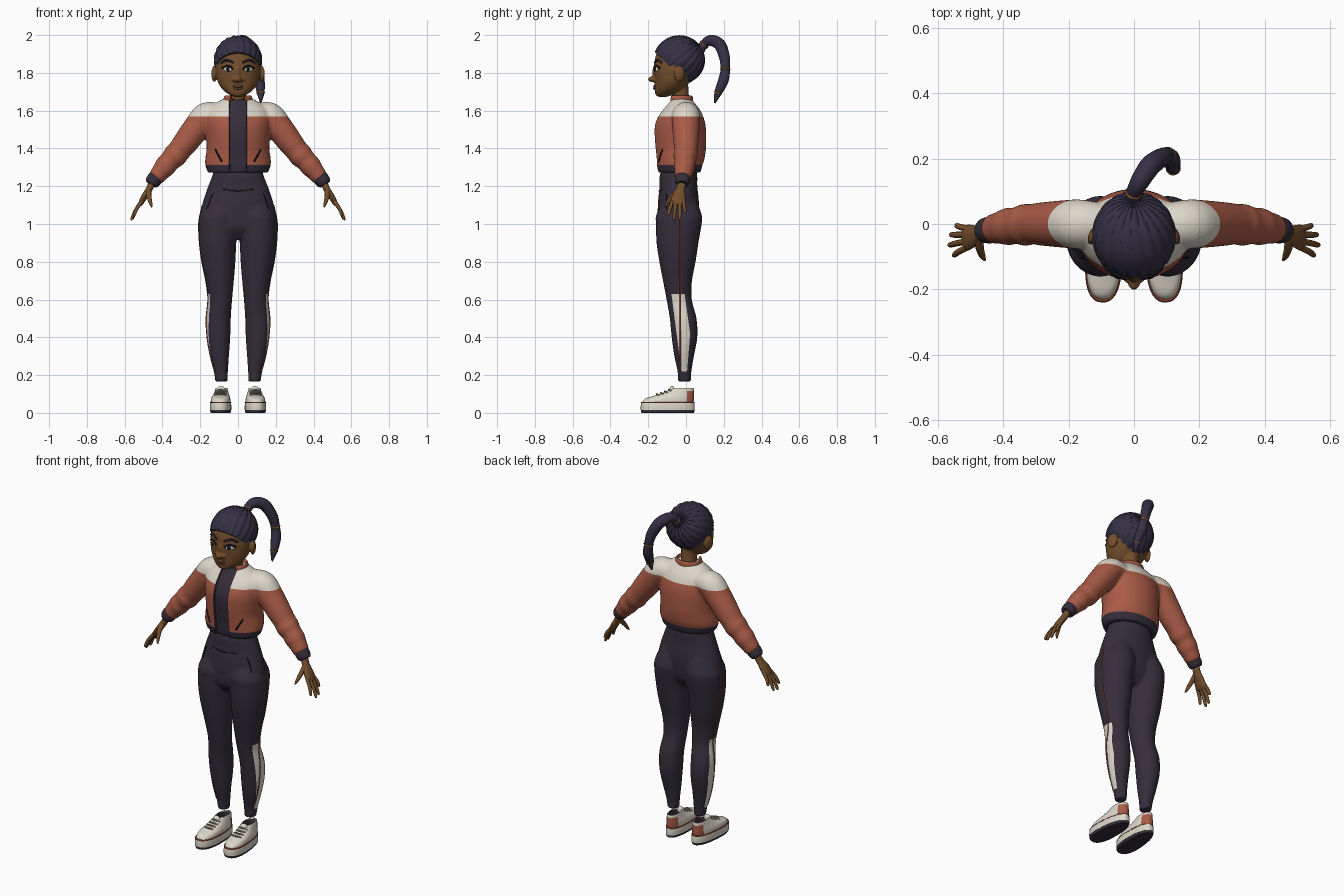
import bpy, bmesh
from math import sin, cos, pi, atan2, hypot
from mathutils import Vector, Matrix
from mathutils.bvhtree import BVHTree

if "Cube" in bpy.data.objects:
    bpy.data.objects.remove(bpy.data.objects["Cube"])
made = []


def material(name, *rgb):
    m = bpy.data.materials.new(name)
    m.use_nodes = True
    m.diffuse_color = (*rgb, 1)
    m.node_tree.nodes["Principled BSDF"].inputs["Base Color"].default_value = (*rgb, 1)
    return m


hair = material("hair violet", .036, .029, .058)
navy = material("dark plum cloth", .036, .027, .044)
coral = material("coral cloth", .40, .105, .062)
cream = material("cream", .72, .68, .59)
skin = material("brown skin", .175, .078, .026)
black = material("near black", .012, .01, .014)
red = material("red piping", .27, .06, .03)
gold = material("gold tie", .34, .15, .04)
lip = material("lip brown", .14, .05, .028)
grey = material("lace grey", .27, .25, .2)


def add(name, bm, *mats):
    mesh = bpy.data.meshes.new(name)
    bm.to_mesh(mesh)
    bm.free()
    for m in mats:
        mesh.materials.append(m)
    ob = bpy.data.objects.new(name, mesh)
    bpy.context.collection.objects.link(ob)
    made.append(ob)
    return ob


def drop(ob):
    made.remove(ob)
    bpy.data.objects.remove(ob)


def spline(rows, sub):
    """Smooth curve through rows of numbers."""
    rows = [Vector(r) for r in rows]
    out = []
    for i in range(len(rows) - 1):
        a, b, c, d = (rows[min(max(k, 0), len(rows) - 1)] for k in range(i - 1, i + 3))
        for s in range(sub):
            t = s / sub
            out.append(b + (c - a) * (t / 2) + (a * 2 - b * 5 + c * 4 - d) * (t * t / 2)
                       + (b * 3 - a - c * 3 + d) * (t ** 3 / 2))
    return out + [rows[-1]]


def skin_rings(name, rings, mat):
    bm = bmesh.new()
    loops = [[bm.verts.new(p) for p in ring] for ring in rings]
    n = len(loops[0])
    for a, b in zip(loops, loops[1:]):
        for i in range(n):
            bm.faces.new((a[i], a[(i + 1) % n], b[(i + 1) % n], b[i]))
    bm.faces.new(loops[0])
    bm.faces.new(loops[-1])
    bmesh.ops.recalc_face_normals(bm, faces=bm.faces)
    return add(name, bm, mat)


def loft(name, rows, mat, cx=0, sub=5, seg=40, power=2.0):
    """Level rings from rows of (z, centre y, half width, half depth[, centre x])."""
    rows = [r if len(r) > 4 else (*r, cx) for r in rows]
    rings = []
    for z, cy, rx, ry, x in spline(rows, sub):
        ring = []
        for i in range(seg):
            c, s = cos(2 * pi * i / seg), sin(2 * pi * i / seg)
            ring.append((x + rx * abs(c) ** (2 / power) * (1 if c > 0 else -1),
                         cy + ry * abs(s) ** (2 / power) * (1 if s > 0 else -1), z))
        rings.append(ring)
    return skin_rings(name, rings, mat)


def tube(name, rows, mat, ref=(0, 1, 0), sub=4, seg=14):
    """Swept tube from rows of (x, y, z, radius along ref[, other radius])."""
    path = spline([r if len(r) > 4 else (*r, r[3]) for r in rows], sub)
    rings = []
    for i, p in enumerate(path):
        t = (path[min(i + 1, len(path) - 1)] - path[max(i - 1, 0)])
        t = Vector(t[:3]).normalized()
        u = Vector(ref)
        u = (u - t * u.dot(t)).normalized()
        v = t.cross(u)
        rings.append([Vector(p[:3]) + u * (p[3] * cos(2 * pi * k / seg))
                      + v * (p[4] * sin(2 * pi * k / seg)) for k in range(seg)])
    return skin_rings(name, rings, mat)


def ball(name, centre, size, mat, turn=0):
    bm = bmesh.new()
    bmesh.ops.create_uvsphere(bm, u_segments=24, v_segments=14, radius=1)
    bm.transform(Matrix.Translation(centre) @ Matrix.Rotation(turn, 4, 'Z') @ Matrix.Diagonal((*size, 1)))
    return add(name, bm, mat)


def mirror(ob):
    base, mesh = ob.name, ob.data.copy()
    mesh.transform(Matrix.Diagonal((-1, 1, 1, 1)))
    mesh.flip_normals()
    twin = bpy.data.objects.new(base + "_right", mesh)
    ob.name = base + "_left"
    bpy.context.collection.objects.link(twin)
    made.append(twin)
    return twin


def fuse(name, parts, voxel, *mats):
    """Blend overlapping parts into one smooth surface."""
    bm = bmesh.new()
    for p in parts:
        bm.from_mesh(p.data)
        drop(p)
    ob = add(name, bm)
    mod = ob.modifiers.new("blend", 'REMESH')
    mod.mode, mod.voxel_size = 'VOXEL', voxel
    mod = ob.modifiers.new("soften", 'SMOOTH')
    mod.factor, mod.iterations = .5, 5
    dg = bpy.context.evaluated_depsgraph_get()
    mesh = bpy.data.meshes.new_from_object(ob.evaluated_get(dg))
    ob.modifiers.clear()
    ob.data = mesh
    mesh.materials.clear()
    for m in mats:
        mesh.materials.append(m)
    return ob


def paint(ob, cuts, rule):
    bm = bmesh.new()
    bm.from_mesh(ob.data)
    for co, no in cuts:
        bmesh.ops.bisect_plane(bm, geom=bm.verts[:] + bm.edges[:] + bm.faces[:], plane_co=co, plane_no=no)
    for f in bm.faces:
        f.material_index = rule(f.calc_center_median())
    bm.to_mesh(ob.data)
    bm.free()


def tree(ob):
    return BVHTree.FromPolygons([v.co for v in ob.data.vertices], [p.vertices[:] for p in ob.data.polygons])


def front_hit(t, x, z):
    return t.ray_cast(Vector((x, -1, z)), Vector((0, 1, 0)))[0]


def front_line(name, t, points, r, mat):
    return tube(name, [(*front_hit(t, x, z), r) for x, z in points], mat, ref=(0, .6, .8), seg=8)


# Trousers: hips and two legs blended, with pale outer shin panels
hips = loft("hips", [(1.3, -.035, .125, .09), (1.25, -.04, .138, .1), (1.2, -.04, .158, .1), (1.12, -.04, .185, .108),
                     (1.05, -.042, .2, .108), (.98, -.045, .195, .1), (.92, -.045, .14, .06)], navy)
leg = loft("leg", [(1.14, -.03, .07, .08, .085), (1.05, -.037, .1, .12, .1), (1, -.038, .103, .121, .105),
                   (.9, -.045, .098, .111, .107), (.8, -.045, .089, .096, .103), (.7, -.045, .075, .077, .097),
                   (.6, -.036, .064, .067, .095), (.5, -.015, .066, .071, .104), (.4, -.008, .063, .068, .104),
                   (.3, -.01, .051, .052, .099), (.22, -.008, .038, .037, .091), (.165, -.008, .032, .034, .088)], navy)
pants = fuse("trousers", [hips, leg, mirror(leg)], .008, navy, cream)


def shin_panel(c):
    front = -.028 - .13 * (c.z - .25)
    back = min(.022 - .14 * (c.z - .42), .022 + .08 * (c.z - .42))
    return int(.22 < c.z < .63 and abs(c.x) > .1 and front < c.y < back)


paint(pants, [((0, 0, .63), (0, 0, 1)), ((0, 0, .22), (0, 0, 1)), ((0, -.028, .25), (0, 1, .13)),
              ((0, .022, .42), (0, 1, .14)), ((0, .022, .42), (0, 1, -.08))], shin_panel)
pants_tree = tree(pants)
seam = []
for i in range(31):
    z = 1.1 - .88 * i / 30
    p = pants_tree.ray_cast(Vector((1, -.03, z)), Vector((-1, 0, 0)))[0]
    seam.append((*p, .0035))
mirror(tube("side_piping", seam, red, sub=1, seg=8))
mirror(front_line("trouser_pocket", pants_tree, [(.135, 1.16), (.15, 1.12), (.165, 1.08)], .003, black))
front_line("waist_seam", pants_tree, [(-.08, 1.185), (0, 1.175), (.08, 1.185)], .003, black)

# Cropped jacket: body and puffed sleeves blended, open at the front
body = loft("jacket_body", [(1.272, -.037, .16, .115), (1.31, -.036, .173, .122), (1.34, -.031, .174, .128),
                            (1.4, -.03, .166, .136), (1.46, -.032, .169, .139), (1.52, -.033, .173, .137),
                            (1.57, -.03, .173, .121), (1.61, -.025, .158, .096), (1.64, -.025, .118, .072),
                            (1.662, -.027, .08, .056)], coral)
sleeve = tube("sleeve", [(.1, 0, 1.575, .065), (.165, 0, 1.57, .075), (.21, 0, 1.52, .073), (.275, 0, 1.435, .067),
                         (.31, 0, 1.39, .062), (.335, -.003, 1.36, .064), (.36, -.005, 1.335, .056),
                         (.385, -.008, 1.305, .057), (.41, -.012, 1.275, .049), (.43, -.015, 1.25, .045),
                         (.442, -.017, 1.236, .034)], coral, seg=28)
jacket = fuse("jacket", [body, sleeve, mirror(sleeve)], .008, coral, cream, navy)


def jacket_colour(c):
    if (abs(c.x) < .047 and c.y < -.06) or (c.z < 1.313 and abs(c.x) < .2):
        return 2
    return int(c.z > 1.57)


paint(jacket, [((0, 0, 1.57), (0, 0, 1)), ((0, 0, 1.313), (0, 0, 1)), ((.047, 0, 0), (1, 0, 0)),
               ((-.047, 0, 0), (1, 0, 0))], jacket_colour)
jacket_tree = tree(jacket)
mirror(front_line("jacket_pocket", jacket_tree, [(.12, 1.395), (.103, 1.363), (.085, 1.33)], .005, black))
for v in jacket.data.vertices:
    if abs(v.co.x) < .046 and v.co.y < -.06:
        v.co.y += .012
mirror(tube("cuff", [(.43, -.017, 1.252, .034), (.438, -.018, 1.242, .041), (.455, -.02, 1.22, .038),
                     (.462, -.021, 1.21, .03)], navy, seg=24))
loft("shirt_collar", [(1.6, -.027, .062, .052), (1.635, -.027, .06, .054), (1.658, -.027, .057, .052)], navy)
arc = [(.069 * sin(a), -.028 - .058 * cos(a), 1.655, .024, .008) for a in (.6 + (2 * pi - 1.2) * k / 20 for k in range(21))]
tube("jacket_collar", arc, coral, ref=(0, 0, 1), sub=2)

# Hands with four fingers and a thumb
mirror(tube("palm", [(.45, -.02, 1.228, .024, .02), (.47, -.028, 1.185, .024, .018), (.495, -.038, 1.145, .036, .017),
                     (.512, -.042, 1.115, .039, .014), (.52, -.043, 1.1, .032, .009)], skin))
for name, y, tip in (("index_finger", -.072, (.553, -.097, 1.042)), ("middle_finger", -.053, (.567, -.065, 1.02)),
                     ("ring_finger", -.033, (.562, -.033, 1.024)), ("little_finger", -.014, (.545, -.004, 1.06))):
    a, b = Vector((.51, y, 1.12)), Vector(tip)
    mid = a.lerp(b, .5) + Vector((.004, 0, .002))
    mirror(tube(name, [(*a, .01), (*mid, .0095), (*a.lerp(b, .9), .008), (*b, .003)], skin, seg=10))
mirror(tube("thumb", [(.472, -.035, 1.185, .014), (.472, -.07, 1.15, .013), (.464, -.096, 1.115, .01),
                      (.456, -.11, 1.09, .004)], skin, ref=(1, 0, 0), seg=10))

# Head: face, neck, nose and ears blended
face = loft("face", [(1.673, -.125, .02, .022), (1.685, -.115, .046, .046), (1.71, -.092, .08, .074),
                     (1.75, -.075, .106, .091), (1.8, -.058, .118, .112), (1.85, -.046, .12, .122),
                     (1.9, -.04, .112, .117), (1.95, -.04, .086, .09), (1.975, -.04, .045, .045)], skin)
neck = tube("neck", [(0, -.02, 1.6, .046), (0, -.028, 1.68, .044), (0, -.035, 1.77, .046)], skin, ref=(1, 0, 0))
bits = [face, neck, ball("nose_tip", (0, -.178, 1.766), (.019, .023, .016), skin),
        ball("nose_bridge", (0, -.163, 1.8), (.013, .016, .042), skin)]
for s in (-1, 1):
    bits += [ball("nostril", (s * .019, -.167, 1.764), (.014, .013, .012), skin),
             ball("ear", (s * .125, -.035, 1.795), (.014, .03, .043), skin, s * .35)]
head = fuse("head", bits, .005, skin)
head_tree = tree(head)
eye = front_hit(head_tree, .053, 1.82)
mirror(ball("eye", eye, (.025, .006, .014), cream, .42))
mirror(ball("iris", eye + Vector((0, -.004, 0)), (.0115, .005, .0125), black, .42))
mirror(front_line("eyelash", head_tree, [(.028, 1.817), (.04, 1.832), (.057, 1.836), (.072, 1.83), (.084, 1.826)], .006, black))
mirror(front_line("eyebrow", head_tree, [(.024, 1.853), (.045, 1.864), (.068, 1.866), (.088, 1.852)], .0065, hair))
for name, z, w in (("upper_lip", 1.729, .029), ("lower_lip", 1.718, .025)):
    ball(name, front_hit(head_tree, 0, z) + Vector((0, .002, 0)), (w, .01, .0075), lip)

# Swept-back hair: grooves run from the hairline to the tail base
bm = bmesh.new()
bmesh.ops.create_uvsphere(bm, u_segments=132, v_segments=48, radius=1)
for v in bm.verts:
    v.co *= .97 + .042 * abs(sin(10 * atan2(v.co.y, v.co.x) + 1.5 * v.co.z))
turn = Vector((0, 0, 1)).rotation_difference(Vector((0, .8, .6))).to_matrix().to_4x4()
bm.transform(Matrix.Translation((0, -.036, 1.868)) @ Matrix.Diagonal((.127, .135, .13, 1)) @ turn)
bmesh.ops.bisect_plane(bm, geom=bm.verts[:] + bm.edges[:] + bm.faces[:], plane_co=(0, -.17, 1.915),
                       plane_no=(0, .19, .2), clear_inner=True)
bmesh.ops.holes_fill(bm, edges=[e for e in bm.edges if e.is_boundary])
add("hair_cap", bm, hair)
tail = [(0, .06, 1.9, .03), (0, .095, 1.95, .024), (.018, .13, 1.972, .029), (.05, .178, 1.95, .032),
        (.085, .203, 1.885, .029), (.102, .208, 1.82, .025), (.113, .198, 1.76, .028), (.12, .17, 1.695, .02),
        (.12, .152, 1.64, .004)]
tube("ponytail", tail, hair, ref=(1, 0, 0), sub=6, seg=18)
for name, k in (("base_tie", 1), ("middle_tie", 5), ("end_tie", 7)):
    p = Vector(tail[k][:3])
    d = (Vector(tail[k + 1][:3]) - Vector(tail[k - 1][:3])).normalized() * .005
    r = tail[k][3] + .003
    tube(name, [(*(p - d), r - .003), (*p, r), (*(p + d), r - .003)], gold, ref=(1, 0, 0), seg=18)

# Trainers, shaped around the origin then tapered, turned out and set in place
upper = loft("shoe_upper", [(.05, -.097, .058, .137), (.075, -.088, .056, .13), (.09, -.064, .051, .106),
                            (.11, -.035, .043, .077), (.13, -.018, .037, .058), (.127, -.018, .031, .051),
                            (.075, -.018, .026, .045)], cream, sub=3, power=2.4)
for m in (coral, navy):
    upper.data.materials.append(m)
paint(upper, [((0, .004, 0), (0, 1, 0)), ((0, 0, .117), (0, 0, 1))],
      lambda c: 2 if hypot(c.x / .033, (c.y + .018) / .053) < 1 else int(c.y > .004 and c.z < .117))
shoe = [upper, ball("shoe_tongue", (0, -.074, .122), (.026, .014, .02), cream),
        loft("shoe_sole", [(0, -.097, .056, .138), (.008, -.097, .06, .142), (.016, -.097, .06, .142)], navy, power=2.4),
        loft("shoe_midsole", [(.015, -.097, .062, .143), (.035, -.097, .062, .143), (.053, -.097, .06, .141)], cream, power=2.4),
        loft("shoe_piping", [(.052, -.097, .061, .142), (.055, -.097, .062, .142), (.058, -.097, .059, .14)], red, power=2.4)]
for i in range(4):
    y, z = -.155 + .021 * i, .099 + .0075 * i
    shoe.append(tube(f"lace_{i + 1}", [(-.032, y + .012, z - .008, .005), (0, y, z, .005), (.032, y + .012, z - .008, .005)],
                     grey, seg=8))
for part in shoe:
    for v in part.data.vertices:
        v.co.x *= .9 - .7 * (v.co.y + .1)
    part.data.transform(Matrix.Translation((.086, 0, 0)) @ Matrix.Rotation(.05, 4, 'Z'))
    mirror(part)

# Smooth shading with crisp edges kept
for ob in bpy.context.selected_objects:
    ob.select_set(False)
for ob in made:
    ob.select_set(True)
bpy.context.view_layer.objects.active = made[0]
bpy.ops.object.shade_smooth_by_angle(angle=.7)
